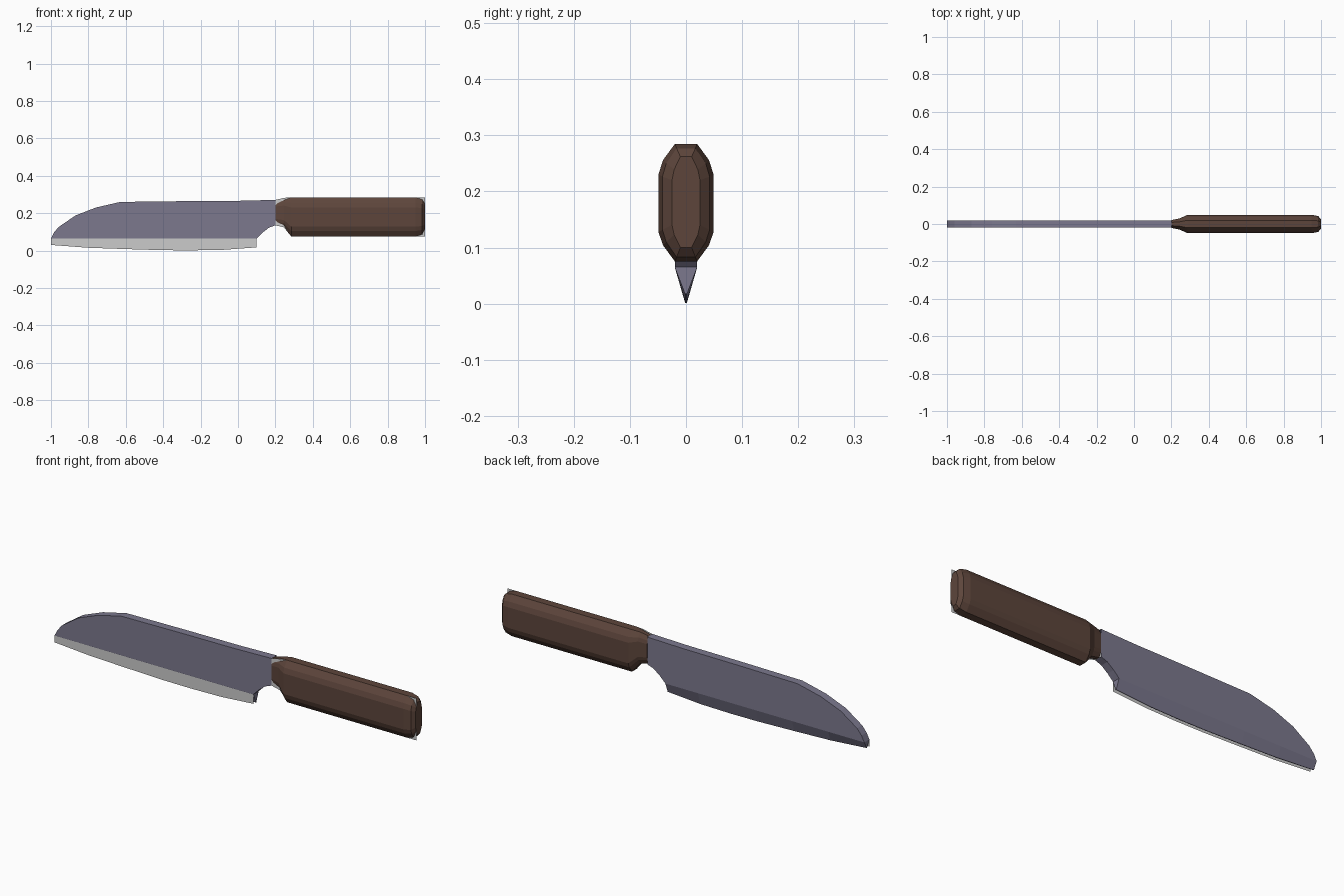
import bpy, bmesh

if "Cube" in bpy.data.objects:
    bpy.data.objects.remove(bpy.data.objects["Cube"])

T = 0.02  # half thickness of the blade


def material(name, rgb):
    m = bpy.data.materials.new(name)
    m.diffuse_color = (*rgb, 1)
    m.use_nodes = True
    m.node_tree.nodes["Principled BSDF"].inputs["Base Color"].default_value = m.diffuse_color
    return m


def add_object(name, bm, mat=None):
    bmesh.ops.recalc_face_normals(bm, faces=bm.faces)
    me = bpy.data.meshes.new(name)
    bm.to_mesh(me)
    bm.free()
    ob = bpy.data.objects.new(name, me)
    bpy.context.collection.objects.link(ob)
    if mat:
        me.materials.append(mat)
    return ob


def loft(bm, rings, closed=True):
    rows = [[bm.verts.new(p) for p in r] for r in rings]
    n = len(rows[0])
    for a, b in zip(rows, rows[1:]):
        for i in range(n if closed else n - 1):
            j = (i + 1) % n
            bm.faces.new((a[i], a[j], b[j], b[i]))
    return rows


steel = material("steel", (0.2, 0.19, 0.27))
wood = material("wood", (0.11, 0.06, 0.044))

# Profiles in x, z
spine = [(-1, .065), (-.985, .095), (-.96, .125), (-.87, .187), (-.76, .23),
         (-.63, .26), (-.3, .264), (0, .266), (.2, .271)]
notch = [(.2, .135), (.165, .122), (.13, .095), (.1, .065)]
edge = [(.1, .017), (-.08, .004), (-.25, .001), (-.4, .002), (-.6, .008), (-.8, .015), (-1, .03)]

# Blade: flat plate, open where it meets the bevel and the handle
bm = bmesh.new()
front, back = loft(bm, [[(x, y, z) for x, z in spine + notch] for y in (-T, T)])
bm.faces.new(front)
bm.faces.new(back)
bmesh.ops.recalc_face_normals(bm, faces=bm.faces)
hidden = [f for f in bm.faces if f.normal.z < -.99 or f.normal.x > .99]
bmesh.ops.delete(bm, geom=hidden, context='FACES')

# Blade: ground bevel down to the cutting edge
e = 0.0015
rows = loft(bm, [[(x, -T, .065), (x, -e, z), (x, e, z), (x, T, .065)] for x, z in edge], closed=False)
bm.faces.new(rows[0])
bm.faces.new(rows[-1])
bmesh.ops.remove_doubles(bm, verts=bm.verts, dist=1e-4)
add_object("blade", bm, steel)


# Handle: twelve-sided section swept along x
def section(x, z0, z1, w):
    half = [(.4, 1), (.84, .86), (1, .74), (1, .25), (.84, .14), (.4, 0)]
    right = [(x, w * u, z0 + (z1 - z0) * v) for u, v in half]
    return right + [(x, -y, z) for x, y, z in reversed(right)]


bm = bmesh.new()
rows = loft(bm, [section(*s) for s in (
    (.2, .135, .271, .021), (.245, .124, .281, .03), (.285, .075, .285, .049),
    (.95, .075, .285, .049), (.985, .083, .277, .042), (1, .1, .262, .025))])
bm.faces.new(rows[0])
bm.faces.new(rows[-1])
add_object("handle", bm, wood)

# Full-length flat tang sheet, seen over the front bevel and at the handle corners
outline = (spine + [(.25, .282), (.29, .285), (1, .285), (1, .075), (.29, .075), (.245, .124)]
           + notch + edge)
bm = bmesh.new()
bm.faces.new([bm.verts.new((x, -T + .0005, z)) for x, z in outline])
add_object("tang_sheet", bm)
